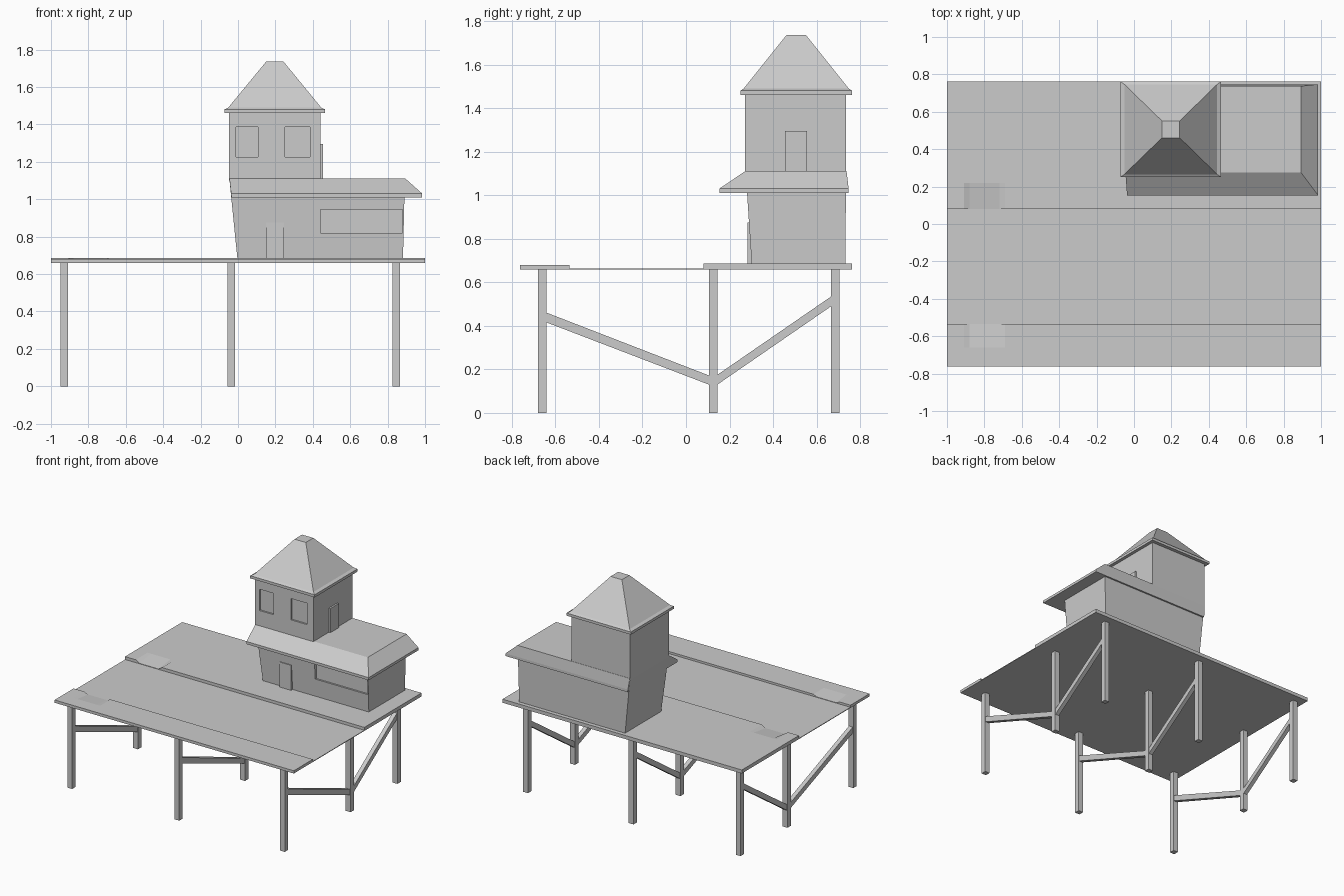
import bpy, bmesh

if "Cube" in bpy.data.objects:
    bpy.data.objects.remove(bpy.data.objects["Cube"])


def make_object(name, bm):
    bmesh.ops.recalc_face_normals(bm, faces=bm.faces)
    mesh = bpy.data.meshes.new(name)
    bm.to_mesh(mesh)
    bm.free()
    obj = bpy.data.objects.new(name, mesh)
    bpy.context.collection.objects.link(obj)
    return obj


def loft(name, levels):
    """Stack of rectangles (x0, x1, y0, y1, z) joined into a closed solid."""
    bm = bmesh.new()
    rings = [[bm.verts.new(p) for p in ((a, c, z), (b, c, z), (b, d, z), (a, d, z))]
             for a, b, c, d, z in levels]
    for lo, hi in zip(rings, rings[1:]):
        for i in range(4):
            j = (i + 1) % 4
            bm.faces.new((lo[i], lo[j], hi[j], hi[i]))
    bm.faces.new(rings[0][::-1])
    bm.faces.new(rings[-1])
    return make_object(name, bm)


def box(name, x0, x1, y0, y1, z0, z1):
    return loft(name, [(x0, x1, y0, y1, z0), (x0, x1, y0, y1, z1)])


def extrude_profile(name, points, x0, x1):
    """Extrude a closed (y, z) outline along x."""
    bm = bmesh.new()
    face = bm.faces.new([bm.verts.new((x0, y, z)) for y, z in points])
    ext = bmesh.ops.extrude_face_region(bm, geom=[face])
    moved = [v for v in ext["geom"] if isinstance(v, bmesh.types.BMVert)]
    bmesh.ops.translate(bm, verts=moved, vec=(x1 - x0, 0, 0))
    return make_object(name, bm)


def recess(obj, name, *bounds):
    cutter = box(name, *bounds)
    cutter.hide_render = True
    cutter.hide_viewport = True
    mod = obj.modifiers.new(name, "BOOLEAN")
    mod.operation = "DIFFERENCE"
    mod.solver = "EXACT"
    mod.object = cutter


def pavement(name, y_edge, y_ramp, y_far, top):
    """Raised strip with a dropped kerb near the left end."""
    bm = bmesh.new()
    xs = (-1, -0.91, -0.88, -0.72, -0.69, 1)
    rows = []
    for y in (y_edge, y_ramp, y_far):
        rows.append([bm.verts.new((x, y, 0.667 if y == y_edge and x in (-0.88, -0.72) else top))
                     for x in xs])
    for a, b in zip(rows, rows[1:]):
        for i in range(len(xs) - 1):
            bm.faces.new((a[i], a[i + 1], b[i + 1], b[i]))
    ext = bmesh.ops.extrude_face_region(bm, geom=bm.faces[:])
    for v in ext["geom"]:
        if isinstance(v, bmesh.types.BMVert):
            v.co.z = 0.659
    # remove nothing else: originals stay as the top surface
    return make_object(name, bm)


# Deck: thin road between two raised pavements
box("road_deck", -1, 1, -0.54, 0.09, 0.659, 0.664)
pavement("front_pavement", -0.535, -0.66, -0.762, 0.68)
pavement("back_pavement", 0.08, 0.22, 0.762, 0.686)

# Stilts and diagonal braces, three frames
for i, x in enumerate((-0.93, -0.035, 0.847)):
    for j, y in enumerate((-0.66, 0.125, 0.685)):
        box(f"stilt_{i}_{j}", x - 0.02, x + 0.02, y - 0.02, y + 0.02, 0, 0.66)
    extrude_profile(f"front_brace_{i}",
                    [(-0.645, 0.417), (0.11, 0.128), (0.11, 0.17), (-0.645, 0.462)],
                    x - 0.016, x + 0.016)
    extrude_profile(f"back_brace_{i}",
                    [(0.14, 0.127), (0.67, 0.492), (0.67, 0.537), (0.14, 0.172)],
                    x - 0.016, x + 0.016)

# Ground floor with leaning walls and a wide shop window
lower = loft("ground_floor", [(-0.003, 0.882, 0.302, 0.732, 0.68),
                              (-0.046, 0.892, 0.274, 0.735, 1.108)])
recess(lower, "shop_window_cutter", 0.44, 0.88, 0.2, 0.306, 0.82, 0.945)
box("ground_door", 0.15, 0.245, 0.283, 0.32, 0.68, 0.875)

# Skirt roof around the front and right side
loft("skirt_roof", [(-0.035, 0.985, 0.153, 0.747, 1.01),
                    (-0.037, 0.985, 0.153, 0.747, 1.03),
                    (-0.046, 0.893, 0.275, 0.737, 1.112)])

# Tower with two recessed windows and a side door
tower = box("tower", -0.047, 0.441, 0.272, 0.735, 1.1, 1.47)
for k, (a, b) in enumerate(((-0.012, 0.107), (0.252, 0.386))):
    recess(tower, f"tower_window_cutter_{k}", a, b, 0.2, 0.285, 1.225, 1.386)
box("tower_door", 0.42, 0.454, 0.455, 0.555, 1.1, 1.295)

# Hipped roof with flat cap
loft("tower_roof", [(-0.073, 0.466, 0.25, 0.762, 1.46),
                    (-0.073, 0.466, 0.25, 0.762, 1.48),
                    (-0.052, 0.445, 0.265, 0.747, 1.49),
                    (0.15, 0.244, 0.461, 0.551, 1.735)])
